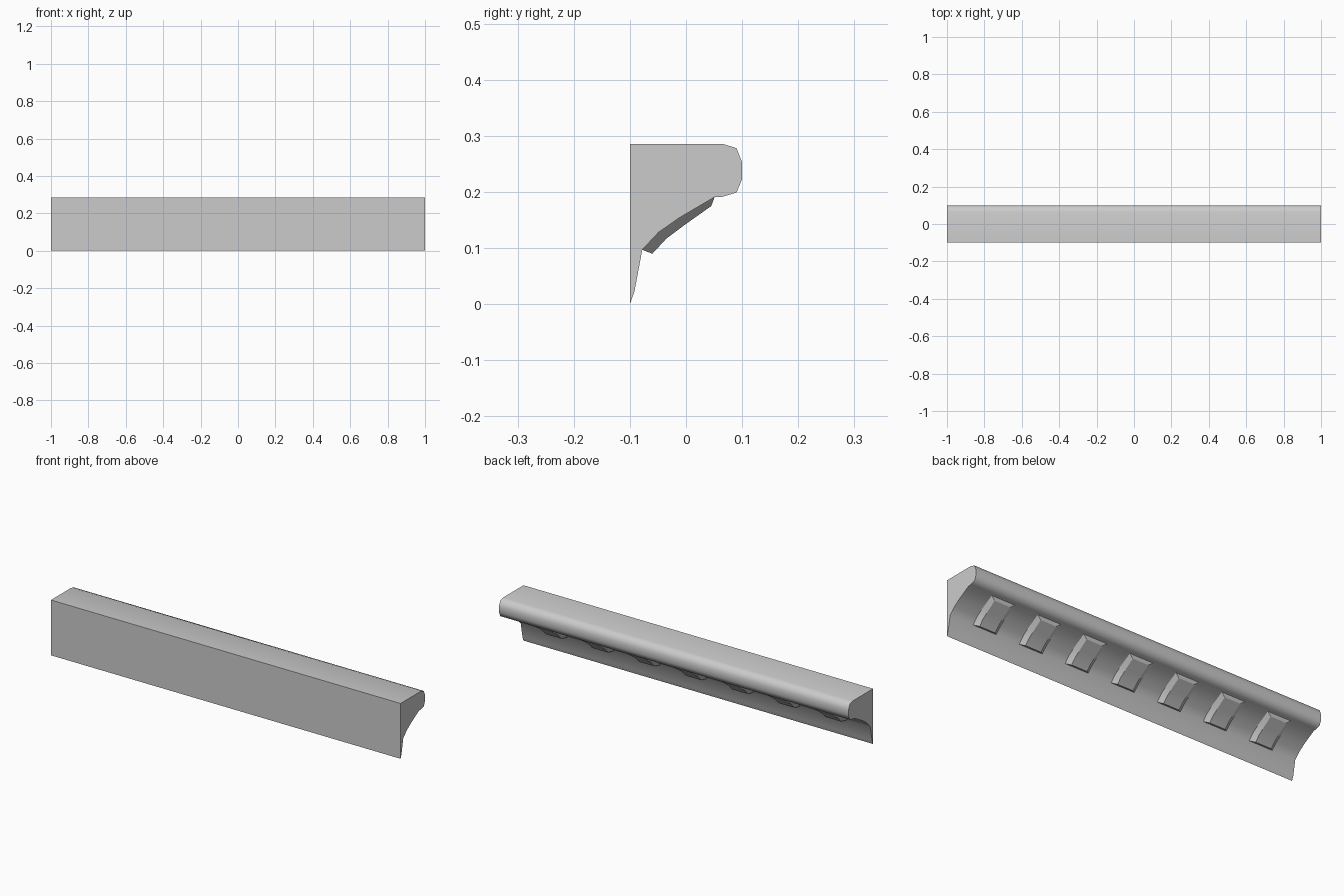
import bpy
import bmesh
import math

cube = bpy.data.objects.get("Cube")
if cube:
    bpy.data.objects.remove(cube)

grey = bpy.data.materials.new("plain grey")
grey.use_nodes = True
grey.diffuse_color = (0.6, 0.6, 0.6, 1)
grey.node_tree.nodes["Principled BSDF"].inputs["Base Color"].default_value = (0.6, 0.6, 0.6, 1)


def finish(name, bm, angle):
    """Turn a bmesh into a named, coloured and shaded object."""
    bmesh.ops.recalc_face_normals(bm, faces=bm.faces)
    mesh = bpy.data.meshes.new(name)
    bm.to_mesh(mesh)
    bm.free()
    mesh.materials.append(grey)
    obj = bpy.data.objects.new(name, mesh)
    bpy.context.collection.objects.link(obj)
    bpy.ops.object.select_all(action="DESELECT")
    obj.select_set(True)
    bpy.context.view_layer.objects.active = obj
    bpy.ops.object.shade_smooth_by_angle(angle=math.radians(angle))
    return obj


def row(bm, points, x):
    return [bm.verts.new((x, y, z)) for y, z in points]


def bridge(bm, a, b, closed=False):
    for i in range(len(a) if closed else len(a) - 1):
        j = (i + 1) % len(a)
        bm.faces.new((a[i], a[j], b[j], b[i]))


# Profiles as (y, z): concave underside, rounded lip, and the raised block face
cove = [(-0.078, 0.097), (-0.049, 0.128), (-0.012, 0.154), (0.051, 0.191)]
lip = [(0.063, 0.191), (0.09, 0.199), (0.1, 0.223),
       (0.1, 0.253), (0.09, 0.278), (0.065, 0.286)]
profile = [(-0.1, 0.286), (-0.1, 0), (-0.092, 0.022)] + cove + lip
block_face = [(-0.06, 0.09), (-0.035, 0.117), (-0.003, 0.141), (0.045, 0.175)]

# Main moulding
bm = bmesh.new()
ends = [row(bm, profile, x) for x in (-1, 1)]
bridge(bm, *ends, closed=True)
for end in ends:
    bm.faces.new(end)
finish("cornice_moulding", bm, 55)

# Seven tapered blocks following the concave underside
half_width, taper = 0.067, 0.022
for i in range(7):
    centre = (i - 3) * 0.8 / 3
    bm = bmesh.new()
    base_a = row(bm, cove, centre - half_width)
    base_b = row(bm, cove, centre + half_width)
    face_a = row(bm, block_face, centre - half_width + taper)
    face_b = row(bm, block_face, centre + half_width - taper)
    for a, b in ((base_a, face_a), (face_a, face_b), (face_b, base_b), (base_b, base_a)):
        bridge(bm, a, b)
    for k in (0, -1):
        bm.faces.new((base_a[k], face_a[k], face_b[k], base_b[k]))
    finish(f"cornice_block_{i + 1}", bm, 25)
